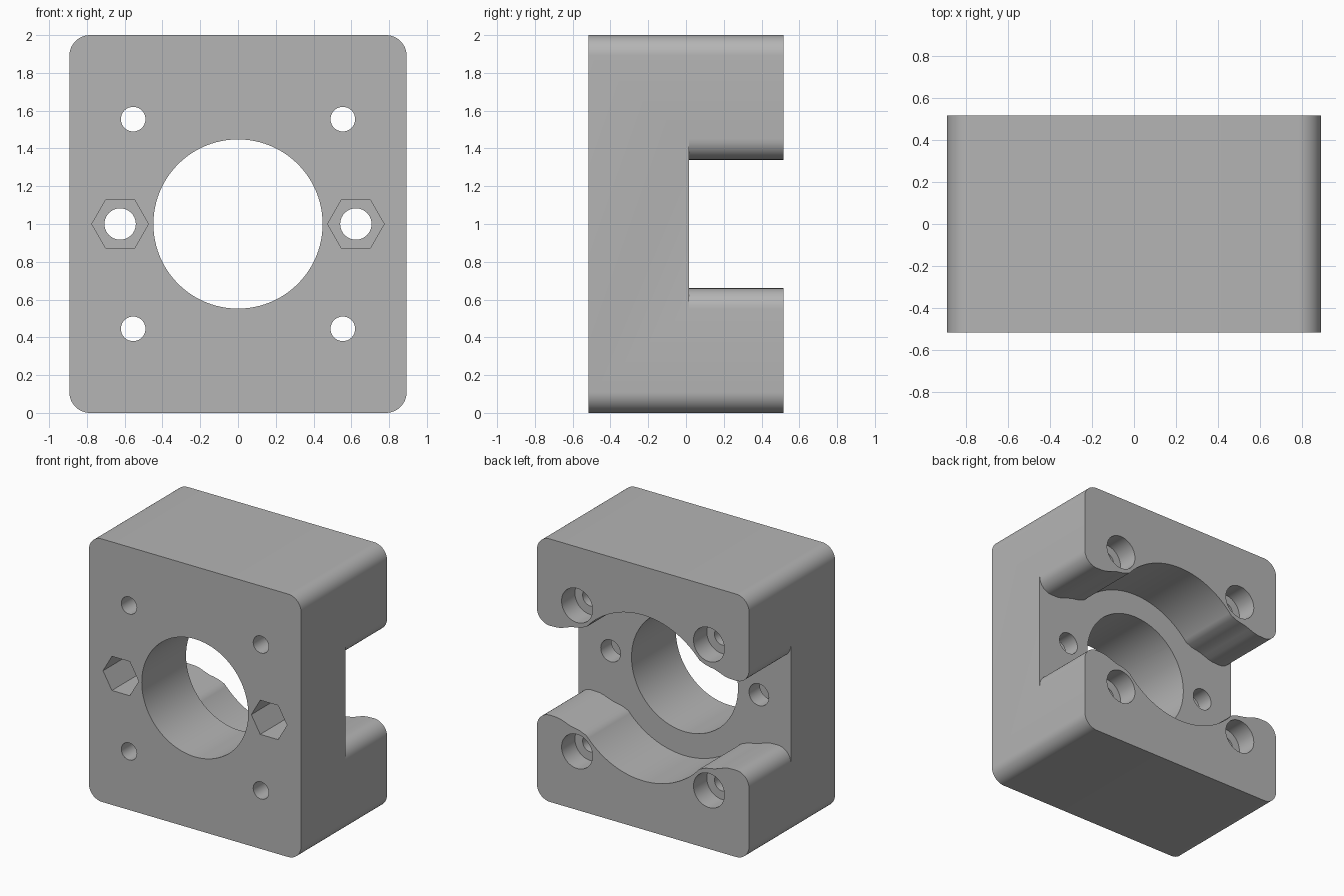
import bpy
import bmesh
from math import cos, sin, pi, radians, acos

if "Cube" in bpy.data.objects:
    bpy.data.objects.remove(bpy.data.objects["Cube"], do_unlink=True)

HALF_X, HALF_Y, HALF_Z = 0.893, 0.517, 1.0
CORNER = 0.11
POCKET_FLOOR = 0.015

grey = bpy.data.materials.new("matte_grey")
grey.use_nodes = True
colour = (0.46, 0.46, 0.46, 1)
grey.diffuse_color = colour
grey.node_tree.nodes["Principled BSDF"].inputs["Base Color"].default_value = colour


def arc(cx, cz, radius, start, end, steps):
    """Points along an arc, angles in radians."""
    angles = [start + (end - start) * i / steps for i in range(steps + 1)]
    return [(cx + radius * cos(a), cz + radius * sin(a)) for a in angles]


def circle(cx, cz, radius, sides=64):
    return arc(cx, cz, radius, 0, 2 * pi, sides)[:-1]


def prism(name, outline, y0, y1):
    """Extrude an x-z outline from y0 to y1; heights are about the middle."""
    bm = bmesh.new()
    face = bm.faces.new([bm.verts.new((x, y0, z + HALF_Z)) for x, z in outline])
    made = bmesh.ops.extrude_face_region(bm, geom=[face])["geom"]
    moved = [v for v in made if isinstance(v, bmesh.types.BMVert)]
    bmesh.ops.translate(bm, verts=moved, vec=(0, y1 - y0, 0))
    bmesh.ops.recalc_face_normals(bm, faces=bm.faces)
    mesh = bpy.data.meshes.new(name)
    bm.to_mesh(mesh)
    bm.free()
    mesh.materials.append(grey)
    obj = bpy.data.objects.new(name, mesh)
    bpy.context.collection.objects.link(obj)
    return obj


def cut(target, name, outline, y0, y1):
    """Subtract a prism from the target."""
    cutter = prism(name, outline, y0, y1)
    cutter.hide_render = True
    mod = target.modifiers.new(name, "BOOLEAN")
    mod.operation = "DIFFERENCE"
    mod.solver = "EXACT"
    mod.object = cutter
    bpy.context.view_layer.objects.active = target
    bpy.ops.object.modifier_apply(modifier=mod.name)
    bpy.data.objects.remove(cutter, do_unlink=True)


# Rounded block
outline = []
for i, (sx, sz) in enumerate([(1, 1), (-1, 1), (-1, -1), (1, -1)]):
    outline += arc(sx * (HALF_X - CORNER), sz * (HALF_Z - CORNER), CORNER,
                   i * pi / 2, (i + 1) * pi / 2, 12)
block = prism("motor_mount_block", outline, -HALF_Y, HALF_Y)

# Wavy pocket across the back: rounded lip, soft step, then round bay
lip = arc(HALF_X - CORNER, 0.34 + CORNER, CORNER, 0, -pi / 2, 10)
step = [(0.72, 0.342), (0.68, 0.351), (0.64, 0.366), (0.60, 0.379),
        (0.56, 0.386), (0.53, 0.392), (0.50, 0.404)]
bay = arc(0, 0, 0.63, acos(0.475 / 0.63), pi / 2, 24)
quarter = [(HALF_X + 0.1, 0.34 + CORNER)] + lip + step + bay
upper = quarter + [(-x, z) for x, z in reversed(quarter[:-1])]
pocket = upper + [(x, -z) for x, z in reversed(upper)]
cut(block, "back_pocket", pocket, POCKET_FLOOR, HALF_Y + 0.1)

# Central bore
cut(block, "centre_bore", circle(0, 0, 0.448, 96), -HALF_Y - 0.1, HALF_Y)

for sx in (-1, 1):
    # Side bolt holes with hexagonal nut traps in the front
    cut(block, "bolt_hole", circle(sx * 0.624, 0, 0.083), -HALF_Y - 0.1, HALF_Y)
    cut(block, "nut_trap", circle(sx * 0.624, 0, 0.15, 6), -HALF_Y - 0.1, -0.115)
    # Corner screw holes, counterbored from the back
    for sz in (-1, 1):
        x, z = sx * 0.555, sz * 0.555
        cut(block, "screw_hole", circle(x, z, 0.065), -HALF_Y - 0.1, HALF_Y + 0.1)
        cut(block, "counterbore", circle(x, z, 0.13), HALF_Y - 0.16, HALF_Y + 0.1)

# Smooth curved walls, keep edges crisp
bpy.ops.object.select_all(action="DESELECT")
block.select_set(True)
bpy.context.view_layer.objects.active = block
bpy.ops.object.shade_smooth_by_angle(angle=radians(30))
